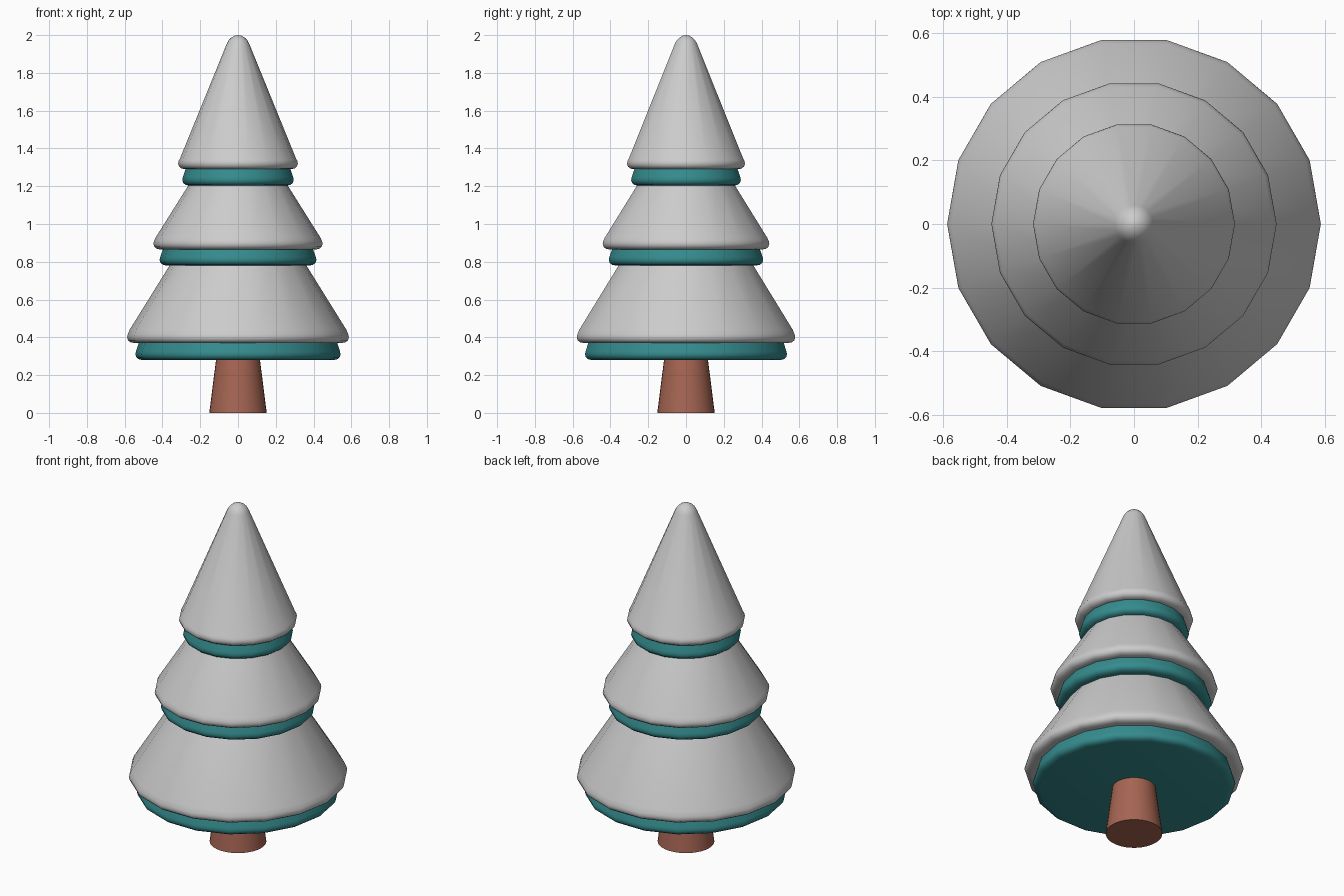
import bpy, bmesh, math

if "Cube" in bpy.data.objects:
    bpy.data.objects.remove(bpy.data.objects["Cube"])


def material(name, rgb):
    m = bpy.data.materials.new(name)
    m.diffuse_color = (*rgb, 1)
    m.use_nodes = True
    m.node_tree.nodes["Principled BSDF"].inputs["Base Color"].default_value = m.diffuse_color
    return m


def lathe(name, profile, sides=18, mat=None):
    """Revolve (radius, z) points from bottom to top; flat caps close both ends."""
    bm = bmesh.new()
    rings = []
    for r, z in profile:
        rings.append([bm.verts.new((r * math.cos(a), r * math.sin(a), z))
                      for a in (2 * math.pi * i / sides for i in range(sides))])
    for lo, hi in zip(rings, rings[1:]):
        for i in range(sides):
            j = (i + 1) % sides
            bm.faces.new((lo[i], lo[j], hi[j], hi[i]))
    bm.faces.new(rings[0][::-1])
    bm.faces.new(rings[-1])
    bmesh.ops.recalc_face_normals(bm, faces=bm.faces)
    me = bpy.data.meshes.new(name)
    bm.to_mesh(me)
    bm.free()
    ob = bpy.data.objects.new(name, me)
    bpy.context.collection.objects.link(ob)
    if mat:
        me.materials.append(mat)
    bpy.ops.object.select_all(action='DESELECT')
    ob.select_set(True)
    bpy.context.view_layer.objects.active = ob
    bpy.ops.object.shade_smooth_by_angle(angle=math.radians(40))
    return ob


def rim(r, z):
    """Rounded lower lip with outermost radius r and underside height z."""
    return [(r - 0.037, z), (r - 0.018, z + 0.004), (r - 0.005, z + 0.014),
            (r, z + 0.03), (r - 0.003, z + 0.045)]


teal = material("teal", (0.035, 0.26, 0.27))
brown = material("brown", (0.38, 0.13, 0.085))

# Trunk
lathe("trunk", [(0.152, 0), (0.114, 0.30)], 32, brown)

# Lower and middle foliage tiers
lathe("lower_tier", rim(0.587, 0.37) + [(0.574, 0.44), (0.35, 0.80)])
lathe("middle_tier", rim(0.448, 0.865) + [(0.437, 0.927), (0.253, 1.22)])

# Top tier with rounded tip
lathe("top_tier", rim(0.317, 1.29) + [(0.308, 1.345), (0.06, 1.953), (0.05, 1.972),
      (0.034, 1.988), (0.017, 1.997), (0.003, 2.0)])

# Teal under-layers, one below each tier
for name, r, z0, z1 in (("lower_band", 0.543, 0.28, 0.38),
                        ("middle_band", 0.415, 0.78, 0.875),
                        ("upper_band", 0.295, 1.203, 1.30)):
    lathe(name, rim(r, z0) + [(r - 0.021, z1)], mat=teal)
